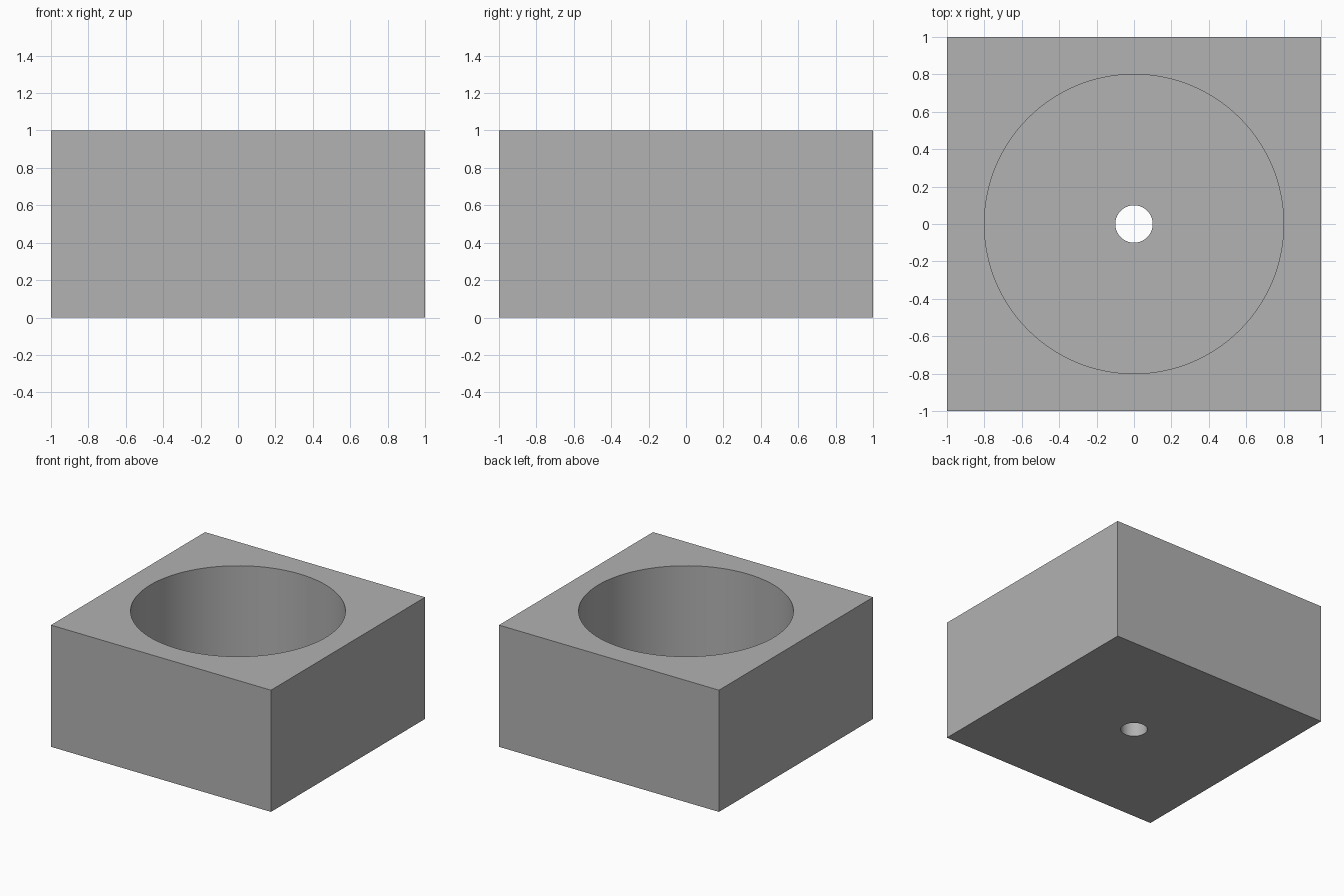
import bpy
import math

cube = bpy.data.objects.get("Cube")
if cube:
    bpy.data.objects.remove(cube, do_unlink=True)

HEIGHT = 1.0
FLOOR = 0.2

# Single plain colour
grey = bpy.data.materials.new("plain_grey")
grey.use_nodes = True
colour = (0.445, 0.445, 0.445, 1)
grey.diffuse_color = colour
grey.node_tree.nodes["Principled BSDF"].inputs["Base Color"].default_value = colour

# Square block
bpy.ops.mesh.primitive_cube_add(size=2, location=(0, 0, HEIGHT / 2))
planter = bpy.context.object
planter.name = "planter_block"
planter.scale.z = HEIGHT / 2
bpy.ops.object.transform_apply(location=True, scale=True)
planter.data.materials.append(grey)


def bore(name, radius, bottom, top):
    """Cut a vertical round hole into the block."""
    bpy.ops.mesh.primitive_cylinder_add(
        vertices=128, radius=radius, depth=top - bottom,
        location=(0, 0, (top + bottom) / 2))
    cutter = bpy.context.object
    cutter.name = name
    cutter.hide_render = True
    cutter.data.materials.append(grey)
    cut = planter.modifiers.new(name, "BOOLEAN")
    cut.operation = "DIFFERENCE"
    cut.solver = "EXACT"
    cut.object = cutter
    bpy.context.view_layer.objects.active = planter
    bpy.ops.object.modifier_apply(modifier=cut.name)
    bpy.data.objects.remove(cutter, do_unlink=True)


# Round cavity and drain hole through its floor
bore("cavity", 0.8, FLOOR, HEIGHT + 0.2)
bore("drain_hole", 0.1, -0.2, FLOOR + 0.2)

# Smooth round walls with sharp rims
bpy.ops.object.select_all(action="DESELECT")
planter.select_set(True)
bpy.context.view_layer.objects.active = planter
bpy.ops.object.shade_smooth_by_angle(angle=math.radians(30))
